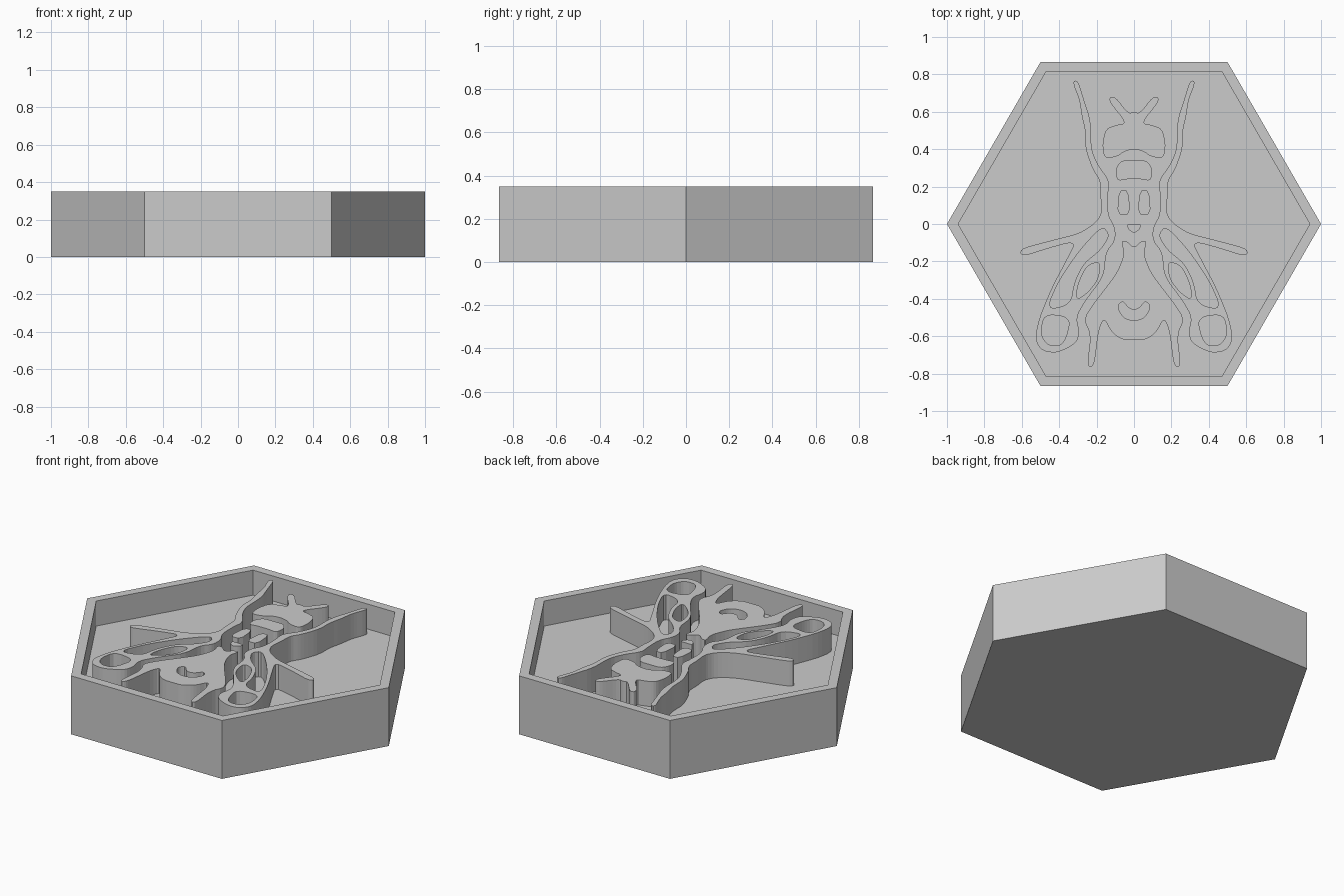
import bpy, bmesh, math

if "Cube" in bpy.data.objects:
    bpy.data.objects.remove(bpy.data.objects["Cube"])

HEIGHT, FLOOR, RIM = 0.35, 0.20, 0.94

grey = bpy.data.materials.new("light_grey")
grey.use_nodes = True
grey.diffuse_color = (0.6, 0.6, 0.6, 1)
grey.node_tree.nodes["Principled BSDF"].inputs["Base Color"].default_value = (0.6, 0.6, 0.6, 1)


def add_mesh(name, bm):
    mesh = bpy.data.meshes.new(name)
    bm.to_mesh(mesh)
    bm.free()
    mesh.materials.append(grey)
    ob = bpy.data.objects.new(name, mesh)
    bpy.context.collection.objects.link(ob)
    return ob


def rounded(pts, steps=2):
    """Cut the corners of a closed outline."""
    for _ in range(steps):
        out = []
        for a, b in zip(pts, pts[1:] + pts[:1]):
            out.append((a[0] * .78 + b[0] * .22, a[1] * .78 + b[1] * .22))
            out.append((a[0] * .22 + b[0] * .78, a[1] * .22 + b[1] * .78))
        pts = out
    return pts


def symmetric(half):
    """Complete a half outline that runs from the middle to the middle."""
    return half + [(-x, y) for x, y in reversed(half) if x]


def relief(name, loops, side=1, steps=2):
    """Raise filled outlines (in hundredths) from the tray floor; inner loops are holes."""
    cu = bpy.data.curves.new(name, "CURVE")
    cu.dimensions, cu.fill_mode = "2D", "BOTH"
    cu.extrude = (HEIGHT - FLOOR + .01) / 2
    for loop in loops:
        pts = rounded(loop, steps)
        sp = cu.splines.new("POLY")
        sp.points.add(len(pts) - 1)
        for p, (x, y) in zip(sp.points, pts):
            p.co = (side * x / 100, y / 100, 0, 1)
        sp.use_cyclic_u = True
    tmp = bpy.data.objects.new(name + "_outline", cu)
    bpy.context.collection.objects.link(tmp)
    bpy.context.view_layer.update()
    mesh = bpy.data.meshes.new_from_object(tmp.evaluated_get(bpy.context.evaluated_depsgraph_get()))
    bpy.data.objects.remove(tmp)
    bm = bmesh.new()
    bm.from_mesh(mesh)
    bmesh.ops.remove_doubles(bm, verts=bm.verts, dist=1e-5)
    bmesh.ops.recalc_face_normals(bm, faces=bm.faces)
    for f in bm.faces:
        f.smooth = False
        f.material_index = 0
    ob = add_mesh(name, bm)
    ob.location.z = HEIGHT - cu.extrude


# Hexagonal tray with a sunken floor
bm = bmesh.new()


def ring(r, z):
    return [bm.verts.new((r * math.cos(k * math.pi / 3), r * math.sin(k * math.pi / 3), z))
            for k in range(6)]


rings = [ring(1, 0), ring(1, HEIGHT), ring(RIM, HEIGHT), ring(RIM, FLOOR)]
for lo, hi in zip(rings, rings[1:]):
    for k in range(6):
        n = (k + 1) % 6
        bm.faces.new((lo[k], lo[n], hi[n], hi[k]))
bm.faces.new(rings[0][::-1])
bm.faces.new(rings[-1])
bmesh.ops.recalc_face_normals(bm, faces=bm.faces)
add_mesh("hexagon_tray", bm)

# Front leg, middle leg and veined wing as one continuous relief per side
side_outline = [(33, 76), (29, 66), (28, 58), (26, 50), (26, 40), (22, 29), (18, 23), (18, 15),
                (17, 7), (20, 1), (29, -5), (45, -9), (60, -13), (61, -16), (58, -17), (46, -13),
                (31, -9), (36, -19), (44, -34), (51, -51), (53, -62), (49, -68), (41, -69),
                (31, -64), (29, -58), (31, -50), (26, -41), (16, -28), (15, -15), (10, -9),
                (10, -2), (14, 5), (14, 16), (13, 23), (19, 31), (23, 40), (23, 55), (27, 67),
                (30, 77)]
upper_cell = [(17, -1), (13, -6), (18, -14), (27, -21), (32, -31), (34, -43), (47, -46),
              (40, -30), (29, -14)]
middle_cell = [(18, -20), (25, -22), (30, -32), (31, -41), (24, -36), (19, -29)]
lower_cell = [(48, -48), (34, -50), (36, -60), (39, -65), (46, -65), (50, -59)]
for name, s in (("left", 1), ("right", -1)):
    relief(name + "_legs_and_wing", [side_outline, upper_cell, middle_cell, lower_cell], s)
    # Thorax blocks
    relief(name + "_thorax_block", [[(3, 18), (8, 18), (9, 5), (2, 5)]], s, 1)

# Head with antennae
relief("head", [symmetric([(0, 60), (3, 59), (10, 68), (13, 68), (13, 65), (4, 54), (9, 53),
                           (15, 51), (17, 43), (16, 35), (9, 36), (5, 39), (0, 40)])])

# Neck plate and waist
relief("neck_plate", [symmetric([(0, 34), (7, 34), (10, 29), (9, 23), (4, 24), (0, 24)])])
relief("waist", [symmetric([(0, 0), (4, 0), (3, -3), (0, -5)])])

# Abdomen with hind legs and a crescent opening
abdomen = symmetric([(0, -13), (4, -9), (7, -9), (5, -16), (9, -26), (15, -34), (22, -43),
                     (27, -51), (23, -59), (25, -75), (23, -77), (21, -74), (19, -57), (16, -50),
                     (12, -58), (6, -62), (0, -62)])
crescent = symmetric([(0, -46), (3, -45), (6, -41), (9, -44), (6, -50), (0, -52)])
relief("abdomen", [abdomen, crescent])
